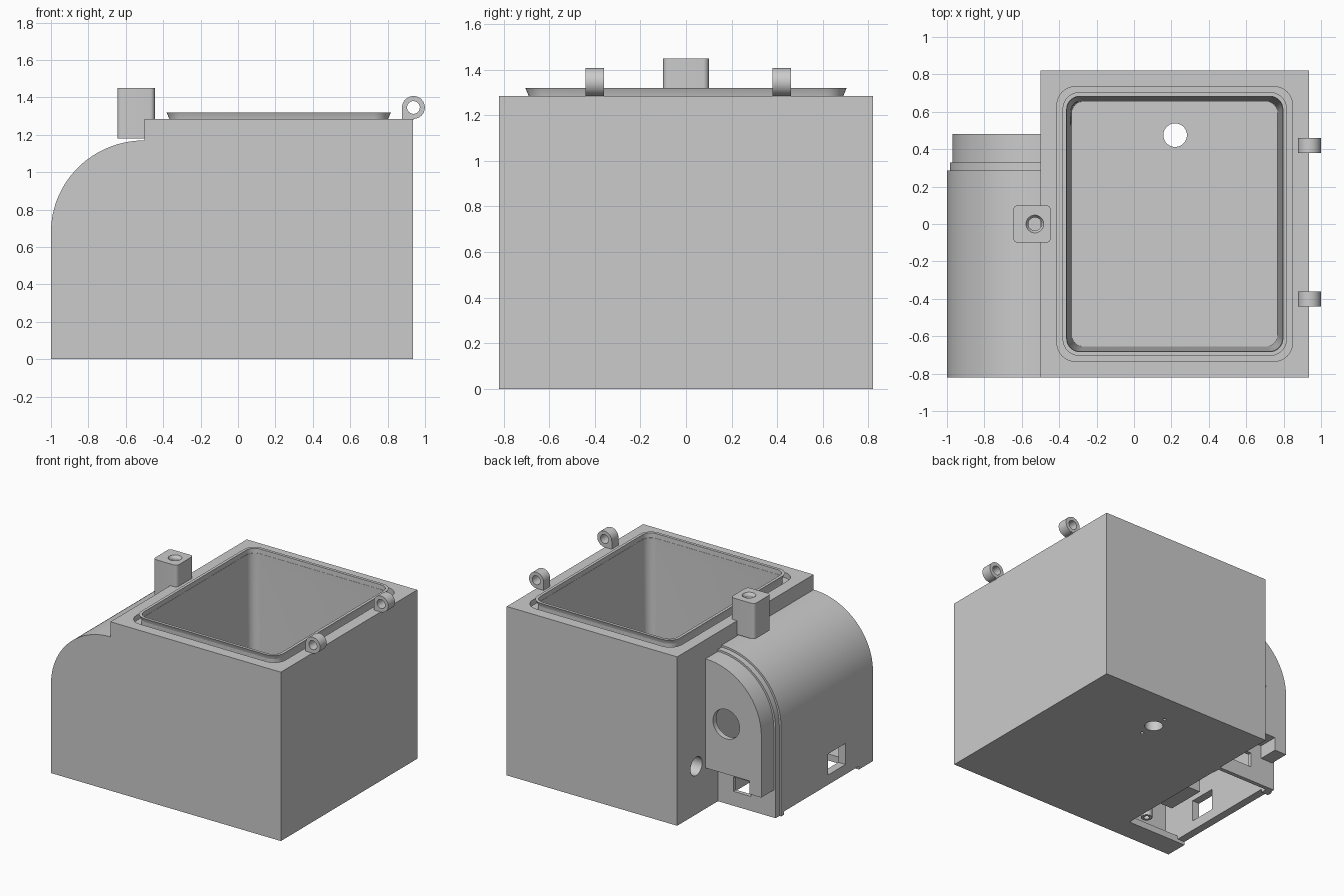
import bpy, bmesh, math
from mathutils import Matrix, Vector

if "Cube" in bpy.data.objects:
    bpy.data.objects.remove(bpy.data.objects["Cube"])

grey = bpy.data.materials.new("plain grey")
grey.use_nodes = True
COLOUR = (0.6, 0.6, 0.6, 1)
grey.diffuse_color = COLOUR
grey.node_tree.nodes["Principled BSDF"].inputs["Base Color"].default_value = COLOUR


def finish(name, bm):
    bmesh.ops.recalc_face_normals(bm, faces=bm.faces)
    mesh = bpy.data.meshes.new(name)
    bm.to_mesh(mesh)
    bm.free()
    mesh.materials.append(grey)
    obj = bpy.data.objects.new(name, mesh)
    bpy.context.collection.objects.link(obj)
    return obj


def box(name, x, y, z, corner=0):
    """Box from (low, high) ranges, with optional rounded upright edges."""
    bm = bmesh.new()
    bmesh.ops.create_cube(bm, size=1)
    for v in bm.verts:
        v.co = Vector([r[0] + (c + 0.5) * (r[1] - r[0]) for c, r in zip(v.co, (x, y, z))])
    if corner:
        edges = [e for e in bm.edges if abs(e.verts[0].co.z - e.verts[1].co.z) > 0.01]
        bmesh.ops.bevel(bm, geom=edges, offset=corner, segments=6, profile=0.5, affect='EDGES')
    return finish(name, bm)


def cylinder(name, centre, radius, length, axis='Z', top_radius=None):
    bm = bmesh.new()
    bmesh.ops.create_cone(bm, cap_ends=True, segments=48, radius1=radius,
                          radius2=top_radius or radius, depth=length)
    turn = {'X': Matrix.Rotation(math.pi / 2, 4, 'Y'),
            'Y': Matrix.Rotation(math.pi / 2, 4, 'X'), 'Z': Matrix()}[axis]
    bm.transform(Matrix.Translation(centre) @ turn)
    return finish(name, bm)


def loft(name, sections, ring=False):
    """Skin rounded rectangles given as (half width in x, height, corner radius)."""
    bm = bmesh.new()
    loops = []
    for half, z, r in sections:
        loop = []
        for q, (sx, sy) in enumerate(((1, 1), (-1, 1), (-1, -1), (1, -1))):
            for k in range(9):
                a = (q + k / 8) * math.pi / 2
                loop.append(bm.verts.new((0.218 + sx * (half - r) + r * math.cos(a),
                                          sy * (half + 0.105 - r) + r * math.sin(a), z)))
        loops.append(loop)
    pairs = list(zip(loops, loops[1:]))
    if ring:
        pairs.append((loops[-1], loops[0]))
    else:
        bm.faces.new(loops[0])
        bm.faces.new(loops[-1])
    for a, b in pairs:
        for i in range(len(a)):
            j = (i + 1) % len(a)
            bm.faces.new((a[i], a[j], b[j], b[i]))
    return finish(name, bm)


def arch(name, inset, y, bottom, inner=-0.48):
    """Straight wall with a quarter-round shoulder, extruded along y."""
    pts = [(inner, bottom), (-1 + inset, bottom)]
    for k in range(33):
        a = math.pi - k / 32 * math.pi / 2
        pts.append((-0.5 + (0.5 - inset) * math.cos(a), 0.68 + (0.49 - inset) * math.sin(a)))
    pts.append((inner, 1.17 - inset))
    if inner < -0.5:
        pts = [p for p in pts if p[0] <= inner]
    bm = bmesh.new()
    face = bm.faces.new([bm.verts.new((px, y[0], pz)) for px, pz in pts])
    new = bmesh.ops.extrude_face_region(bm, geom=[face])["geom"]
    bmesh.ops.translate(bm, verts=[v for v in new if isinstance(v, bmesh.types.BMVert)],
                        vec=(0, y[1] - y[0], 0))
    return finish(name, bm)


def combine(obj, others, operation='DIFFERENCE'):
    for other in others:
        mod = obj.modifiers.new("combine", 'BOOLEAN')
        mod.operation, mod.solver, mod.object = operation, 'EXACT', other
        bpy.context.view_layer.update()
        mesh = bpy.data.meshes.new_from_object(
            obj.evaluated_get(bpy.context.evaluated_depsgraph_get()))
        obj.modifiers.clear()
        obj.data = mesh
        bpy.data.objects.remove(other)
    return obj


# Main tank: deep tapered well, seal groove, drain, screw holes and side port
tank = box("tank", (-0.5, 0.935), (-0.82, 0.82), (0, 1.285))
combine(tank, [
    loft("well_cut", [(0.55, 0.14, 0.06), (0.575, 1.2, 0.07), (0.575, 1.4, 0.07)]),
    loft("groove_cut", [(0.63, 1.3, 0.1), (0.63, 1.245, 0.1),
                        (0.585, 1.245, 0.08), (0.585, 1.3, 0.08)], ring=True),
    cylinder("drain_cut", (0.22, 0.475, 0.1), 0.063, 0.4),
    cylinder("port_cut", (-0.45, 0.59, 0.365), 0.07, 0.3, 'X'),
] + [cylinder("screw_cut", (0.22, y, 0), 0.012, 0.1) for y in (0.35, 0.59)])

# Raised lip flaring outward around the opening
lip = loft("rim_lip", [(0.585, 1.24, 0.08), (0.585, 1.285, 0.08), (0.6, 1.32, 0.09),
                       (0.578, 1.32, 0.07), (0.575, 1.24, 0.07)], ring=True)

# Side housing: stepped outer skins, hollowed from below
housing = arch("side_housing", 0, (-0.82, 0.285), 0)
combine(housing, [arch("neck", 0.015, (0.2, 0.33), 0),
                  arch("end_cap", 0.03, (0.25, 0.48), 0)], 'UNION')
combine(housing, [
    arch("hollow_cut", 0.06, (-0.78, 0.3), -0.1, -0.51),
    arch("cap_hollow_cut", 0.065, (0.27, 0.44), 0.34, -0.51),
    box("under_cap_cut", (-1.1, -0.4), (0.33, 0.6), (-0.1, 0.31)),
    box("base_cut", (-1.1, -0.505), (-0.65, 0.25), (-0.1, 0.025)),
    box("side_window_cut", (-1.1, -0.9), (-0.49, -0.28), (0.1, 0.26)),
    box("rear_slot_cut", (-0.78, -0.63), (0.25, 0.4), (0.11, 0.22)),
    cylinder("cap_hole_cut", (-0.675, 0.47, 0.69), 0.112, 0.2, 'Y'),
])

# Fittings inside and below the housing
box("base_strip", (-0.98, -0.49), (-0.8, -0.65), (0, 0.05))
box("port_block", (-0.97, -0.87), (0.32, 0.48), (0.21, 0.32))
box("inner_block", (-0.72, -0.49), (-0.45, -0.15), (0.1, 0.35))
boss = cylinder("screw_boss", (-0.6, -0.58, 0.16), 0.04, 0.24)
combine(boss, [cylinder("boss_cut", (-0.6, -0.58, 0.05), 0.02, 0.2)])

# Latch post with a countersunk blind hole
post = box("latch_post", (-0.645, -0.445), (-0.1, 0.1), (1.18, 1.45), 0.025)
combine(post, [cylinder("post_hole_cut", (-0.53, 0, 1.37), 0.035, 0.22),
               cylinder("countersink_cut", (-0.53, 0, 1.45), 0.035, 0.04, 'Z', 0.06)])

# Pair of hinge knuckles
for name, y in (("front_hinge", -0.4), ("rear_hinge", 0.42)):
    hinge = cylinder(name, (0.938, y, 1.346), 0.061, 0.08, 'Y')
    combine(hinge, [box("hinge_foot", (0.877, 0.938), (y - 0.04, y + 0.04), (1.28, 1.346))], 'UNION')
    combine(hinge, [cylinder("pin_cut", (0.938, y, 1.346), 0.034, 0.2, 'Y')])

# Smooth the curves and keep the corners crisp
bpy.ops.object.select_all(action='DESELECT')
for obj in bpy.context.collection.objects:
    if obj.type == 'MESH' and obj.data.materials and obj.data.materials[0] == grey:
        obj.select_set(True)
        bpy.context.view_layer.objects.active = obj
bpy.ops.object.shade_smooth_by_angle(angle=math.radians(30))
